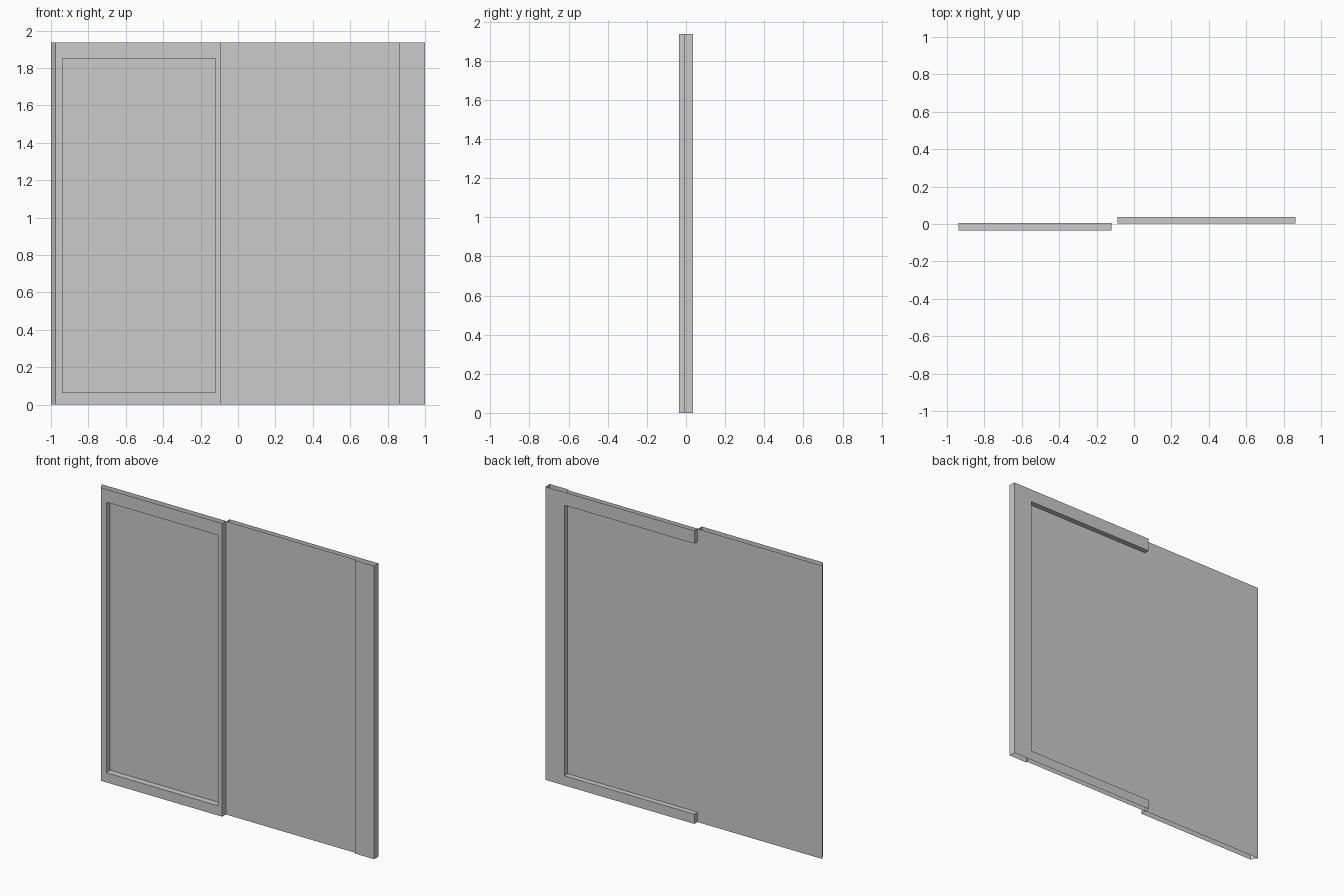
import bpy, bmesh

if "Cube" in bpy.data.objects:
    bpy.data.objects.remove(bpy.data.objects["Cube"])

H = 1.936                 # door height
Z0, Z1 = 0.064, 1.85      # recess bottom and top
FRONT, BACK = -0.036, 0.037


def make(name, quads):
    """Build one thin-sheet object from a list of quads, welding shared corners."""
    bm = bmesh.new()
    for q in quads:
        bm.faces.new([bm.verts.new(p) for p in q])
    bmesh.ops.remove_doubles(bm, verts=bm.verts, dist=1e-5)
    me = bpy.data.meshes.new(name)
    bm.to_mesh(me)
    bm.free()
    ob = bpy.data.objects.new(name, me)
    bpy.context.collection.objects.link(ob)
    return ob


def wall(points, z0=0.0, z1=H):
    """Upright sheet that follows a plan polyline of (x, y) points."""
    return [[(*a, z0), (*b, z0), (*b, z1), (*a, z1)]
            for a, b in zip(points, points[1:])]


def rect(x0, x1, z0, z1, y):
    return [(x0, y, z0), (x1, y, z0), (x1, y, z1), (x0, y, z1)]


def bridge(a, b, skip=()):
    """Ring of quads between two four-point loops."""
    return [[a[i], a[(i + 1) % 4], b[(i + 1) % 4], b[i]]
            for i in range(4) if i not in skip]


# front leaf: framed recess, open at top and bottom edges
LB = 0.005
xl, xr = -0.975, -0.09
outer = rect(xl, xr, 0, H, FRONT)
inner = rect(-0.937, -0.12, Z0, Z1, FRONT)
floor = rect(-0.937, -0.12, Z0, Z1, LB)
make("front_leaf_frame",
     bridge(outer, inner) + bridge(inner, floor)
     + wall([(-1, LB), (xl, FRONT)]) + wall([(xr, FRONT), (xr, LB)]))
make("front_leaf_panel", wall([(xr, LB), (-1, LB)]))

# back leaf: C-shaped frame facing the back, open towards the centre
RF = 0.002
xc, xs = -0.087, 0.863
frame = wall([(1, BACK), (xs, BACK)])                      # stile face
for z0, z1, ledge in ((0, Z0, Z0), (Z1, H, Z1)):           # rails
    frame += wall([(xs, BACK), (xc, BACK), (xc, RF)], z0, z1)
    ledge_quad = [(xc, RF, ledge), (xs, RF, ledge),
                  (xs, BACK, ledge), (xc, BACK, ledge)]
    frame.append(ledge_quad if ledge == Z0 else ledge_quad[::-1])
frame += wall([(xs, BACK), (xs, RF)], Z0, Z1)              # recess side
make("back_leaf_frame", frame)

# back leaf front skin with the slightly raised stile and its outer side
make("back_leaf_panel",
     wall([(xr, RF), (xs, RF), (xs, -0.008), (1, -0.008), (1, BACK)]))
